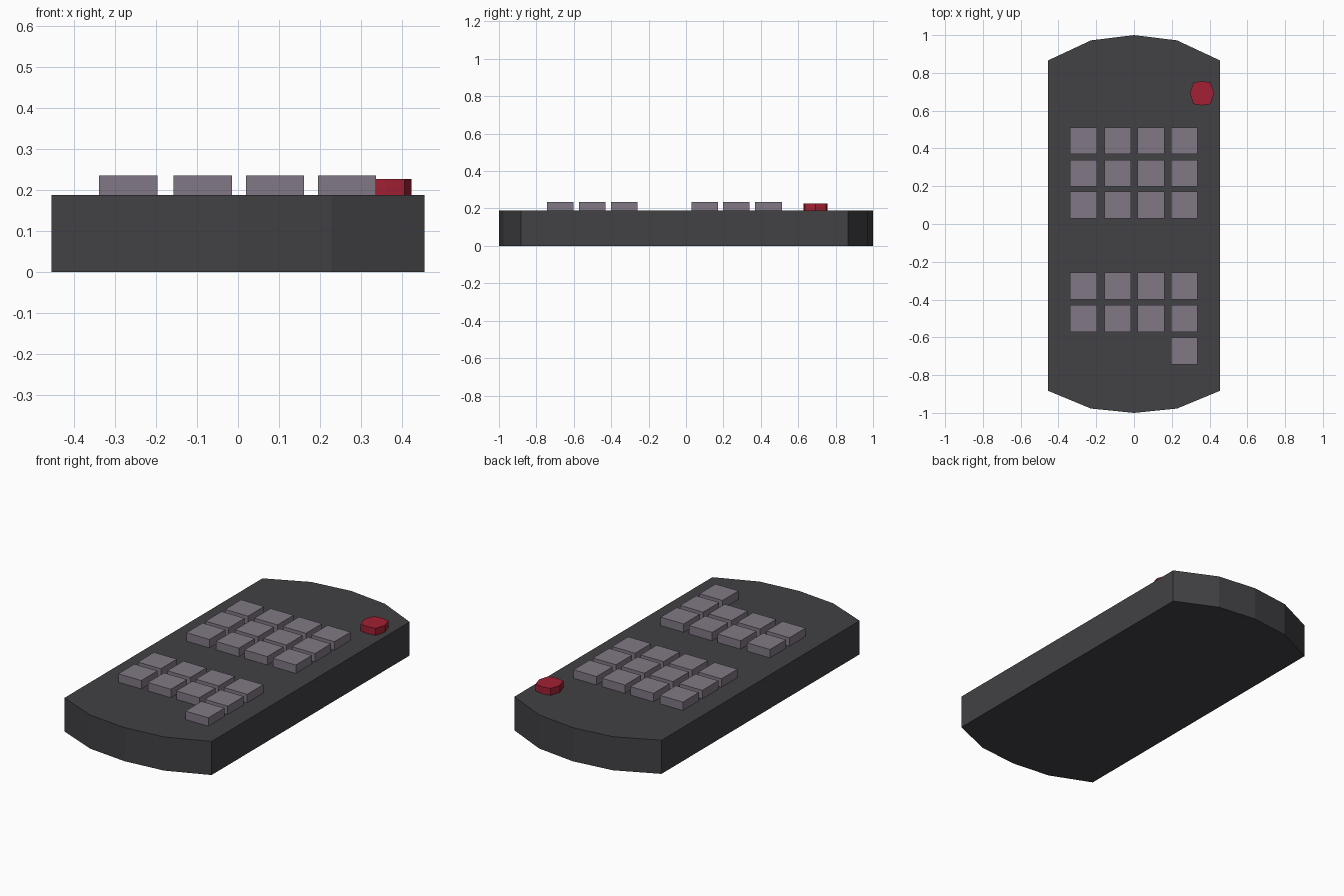
import bpy
import bmesh

cube = bpy.data.objects.get("Cube")
if cube:
    bpy.data.objects.remove(cube, do_unlink=True)


def material(name, rgb):
    mat = bpy.data.materials.new(name)
    mat.use_nodes = True
    mat.diffuse_color = (*rgb, 1)
    bsdf = next(n for n in mat.node_tree.nodes if n.type == "BSDF_PRINCIPLED")
    bsdf.inputs["Base Color"].default_value = (*rgb, 1)
    return mat


def prism(name, outline, bottom, top, mat):
    """Extrude a counter-clockwise outline upwards into a flat-sided solid."""
    bm = bmesh.new()
    base = bm.faces.new([bm.verts.new((x, y, bottom)) for x, y in outline])
    extruded = bmesh.ops.extrude_face_region(bm, geom=[base], use_keep_orig=True)
    verts = [g for g in extruded["geom"] if isinstance(g, bmesh.types.BMVert)]
    bmesh.ops.translate(bm, verts=verts, vec=(0, 0, top - bottom))
    bmesh.ops.recalc_face_normals(bm, faces=bm.faces)
    mesh = bpy.data.meshes.new(name)
    bm.to_mesh(mesh)
    bm.free()
    mesh.materials.append(mat)
    obj = bpy.data.objects.new(name, mesh)
    bpy.context.collection.objects.link(obj)
    return obj


charcoal = material("charcoal plastic", (0.054, 0.052, 0.058))
mauve = material("mauve grey rubber", (0.22, 0.19, 0.235))
red = material("red rubber", (0.36, 0.0145, 0.033))

TOP = 0.188

# Slab body with arched ends
front_arc = [(-0.455, -0.883), (-0.228, -0.977), (0, -1), (0.228, -0.977), (0.455, -0.883)]
back_arc = [(0.455, 0.866), (0.228, 0.972), (0, 1), (-0.228, 0.972), (-0.455, 0.866)]
prism("body", front_arc + back_arc, 0, TOP, charcoal)

# Keypad: two blocks of square keys, the lowest row has only its last key
columns = (-0.268, -0.086, 0.09, 0.266)
rows = (0.441, 0.269, 0.1, -0.329, -0.501, -0.672)
h = 0.071
for r, y in enumerate(rows):
    for c, x in enumerate(columns):
        if r == len(rows) - 1 and c < len(columns) - 1:
            continue
        square = [(x - h, y - h), (x + h, y - h), (x + h, y + h), (x - h, y + h)]
        prism(f"key_row{r + 1}_column{c + 1}", square, TOP, 0.235, mauve)

# Power button: a square with bulging sides
px, py = 0.36, 0.692
bulged = [(-0.046, -0.057), (0, -0.064), (0.046, -0.057), (0.064, 0),
          (0.046, 0.057), (0, 0.064), (-0.046, 0.057), (-0.064, 0)]
prism("power_button", [(px + x, py + y) for x, y in bulged], TOP, 0.227, red)
